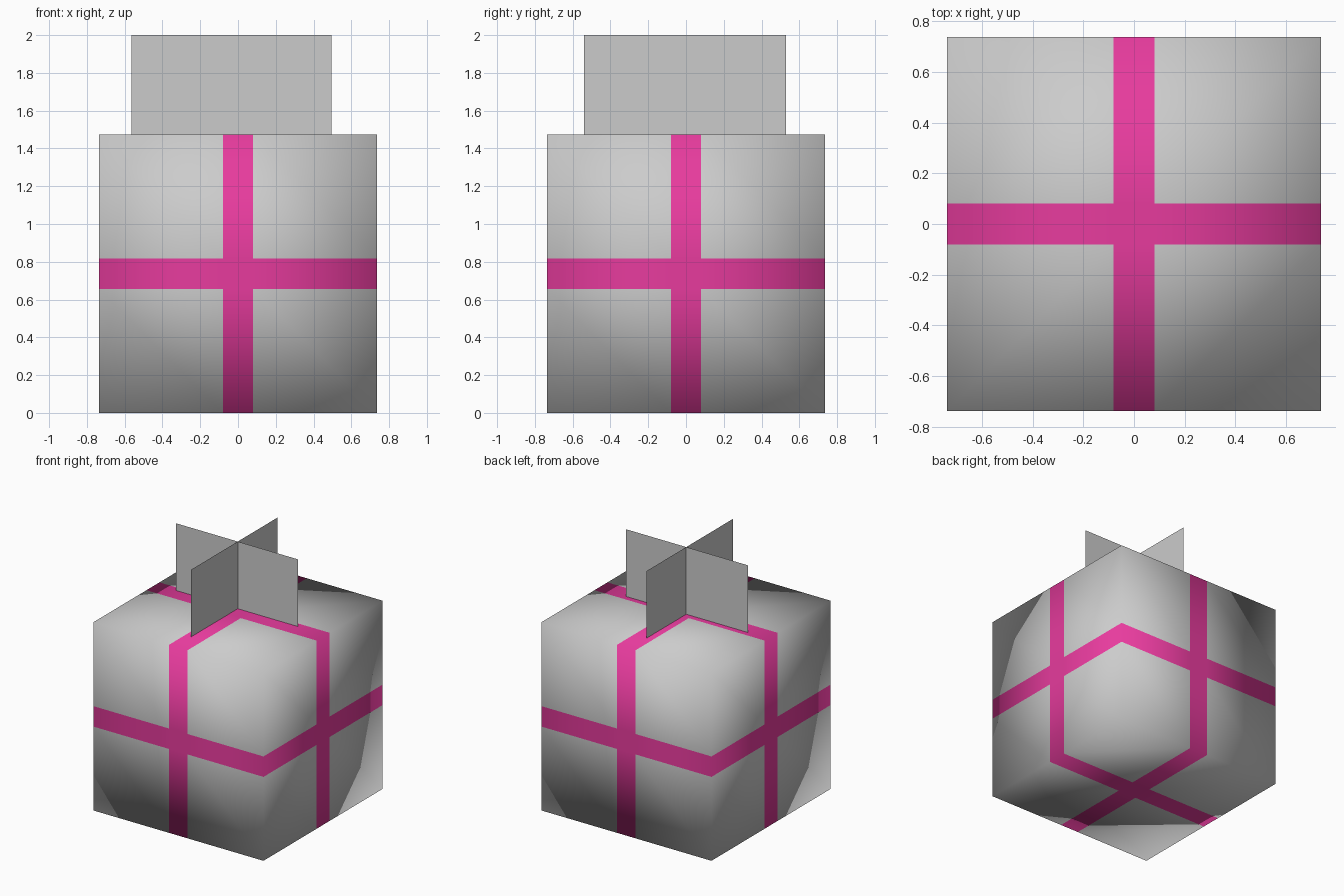
import bpy
import bmesh
from mathutils import Vector

cube = bpy.data.objects.get("Cube")
if cube:
    bpy.data.objects.remove(cube, do_unlink=True)

HALF = 0.737      # half the box side
RIBBON = 0.08     # half the ribbon width
TOP = 2.0


def make_material(name, rgb):
    mat = bpy.data.materials.new(name)
    mat.use_nodes = True
    colour = (*rgb, 1.0)
    mat.diffuse_color = colour
    mat.node_tree.nodes["Principled BSDF"].inputs["Base Color"].default_value = colour
    return mat


def add_object(name, bm, materials):
    mesh = bpy.data.meshes.new(name)
    bm.to_mesh(mesh)
    bm.free()
    for mat in materials:
        mesh.materials.append(mat)
    obj = bpy.data.objects.new(name, mesh)
    bpy.context.collection.objects.link(obj)
    return obj


grey = make_material("paper grey", (0.6, 0.6, 0.6))
pink = make_material("ribbon pink", (0.8, 0.044, 0.34))

# Box: a soft-shaded cube, cut along the ribbon edges on every axis
bm = bmesh.new()
bmesh.ops.create_cube(bm, size=2 * HALF)
for axis in range(3):
    for side in (-RIBBON, RIBBON):
        normal = Vector((0, 0, 0))
        normal[axis] = 1
        bmesh.ops.bisect_plane(bm, geom=bm.verts[:] + bm.edges[:] + bm.faces[:],
                               plane_co=normal * side, plane_no=normal)

# Ribbon: every face lying in a central band
for face in bm.faces:
    centre = face.calc_center_median()
    face.material_index = int(any(abs(c) < RIBBON for c in centre))
    face.smooth = True
box = add_object("gift_box", bm, [grey, pink])
box.location.z = HALF


# Bow: two crossed upright sheets, slightly off centre
def add_sheet(name, start, end):
    bm = bmesh.new()
    low, high = 2 * HALF, TOP
    corners = [(*start, low), (*end, low), (*end, high), (*start, high)]
    bm.faces.new([bm.verts.new(c) for c in corners])
    add_object(name, bm, [grey])


add_sheet("bow_sheet_across", (-0.565, 0.037), (0.495, 0.037))
add_sheet("bow_sheet_along", (-0.028, -0.54), (-0.028, 0.53))
